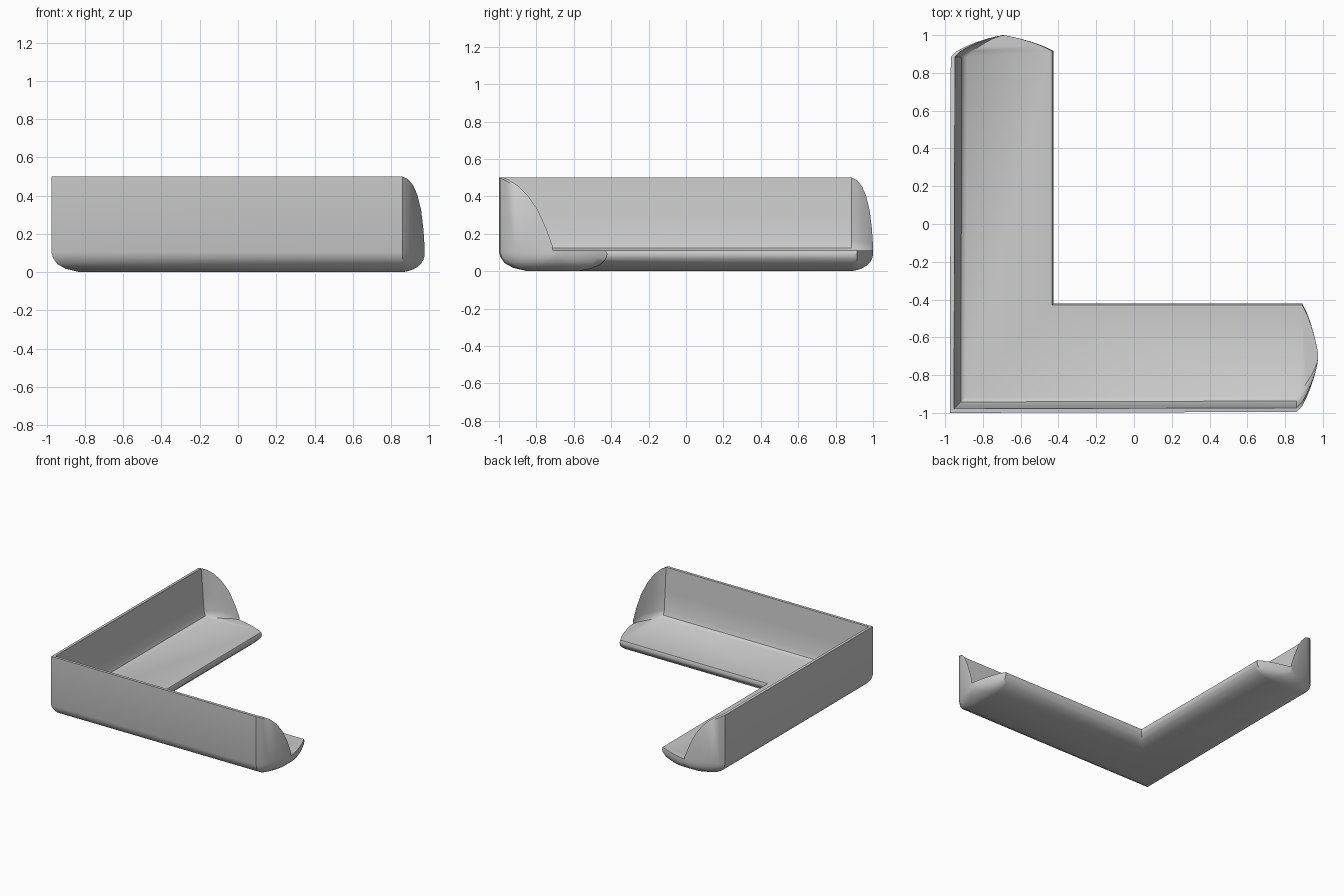
import bpy, bmesh

if "Cube" in bpy.data.objects:
    bpy.data.objects.remove(bpy.data.objects["Cube"])

OX, OY = -0.975, -1.0      # outer corner of the L
FLOOR = 0.11

# end stations: distance to tip, outer offset, wall height, inner-edge inset, bottom height
END = [(0.115, 0.005, 0.50, 0.00, 0.000), (0.085, 0.035, 0.485, 0.00, 0.006),
       (0.06, 0.085, 0.455, 0.05, 0.015), (0.038, 0.14, 0.405, 0.11, 0.027),
       (0.018, 0.20, 0.325, 0.18, 0.045), (0.006, 0.25, 0.225, 0.235, 0.065),
       (0.0, 0.285, 0.135, 0.265, 0.085)]


def section(s0, h, s1, zb):
    """Closed profile: rounded underside, thin lip, flat floor, tall thin wall."""
    k = max(0.05, min(1.0, (s1 - s0) / 0.5))
    q = (FLOOR - zb) / FLOOR
    under = [(s0, 0.105), (s0 + .008 * k, 0.075), (s0 + .03 * k, 0.043),
             (s0 + .075 * k, 0.018), (s0 + .15 * k, 0.0), (s1 - .16 * k, 0.0),
             (s1 - .09 * k, 0.012), (s1 - .035 * k, 0.035), (s1 - .008 * k, 0.065),
             (s1, 0.09)]
    pts = [(s, zb + z * q) for s, z in under]
    top = h - FLOOR
    pts += [(s1 - .008 * k, FLOOR), (s1 - .03 * k, FLOOR), (s0 + .085 * k, FLOOR),
            (s0 + .058 * k, FLOOR + min(.015, .1 * top)),
            (s0 + .045 * k, FLOOR + min(.05, .25 * top)),
            (s0 + .035 * k, FLOOR + .5 * top), (s0 + .022 * k, h), (s0, h)]
    return pts


WX, WY = 0.58, 0.55        # arm widths
rings = []
# arm along y, tip first
for d, s0, h, inset, zb in reversed(END):
    rings.append([(OX + s, 1.0 - d, z) for s, z in section(s0, h, WY - inset, zb)])
# mitred corner
a, b = section(0, 0.5, WY, 0), section(0, 0.5, WX, 0)
rings.append([(OX + p[0], OY + r[0], p[1]) for p, r in zip(a, b)])
# arm along x, tip last
for d, s0, h, inset, zb in END:
    rings.append([(0.975 - d, OY + s, z) for s, z in section(s0, h, WX - inset, zb)])

# loft the profiles into one closed shell
bm = bmesh.new()
loops = [[bm.verts.new(p) for p in ring] for ring in rings]
n = len(loops[0])
for r0, r1 in zip(loops, loops[1:]):
    for i in range(n):
        j = (i + 1) % n
        bm.faces.new((r0[i], r0[j], r1[j], r1[i]))
bm.faces.new(loops[0])
bm.faces.new(loops[-1])
bmesh.ops.recalc_face_normals(bm, faces=bm.faces)
mesh = bpy.data.meshes.new("corner_tray")
bm.to_mesh(mesh)
bm.free()
tray = bpy.data.objects.new("corner_tray", mesh)
bpy.context.collection.objects.link(tray)
bpy.context.view_layer.objects.active = tray
tray.select_set(True)
bpy.ops.object.shade_smooth_by_angle(angle=0.7)
